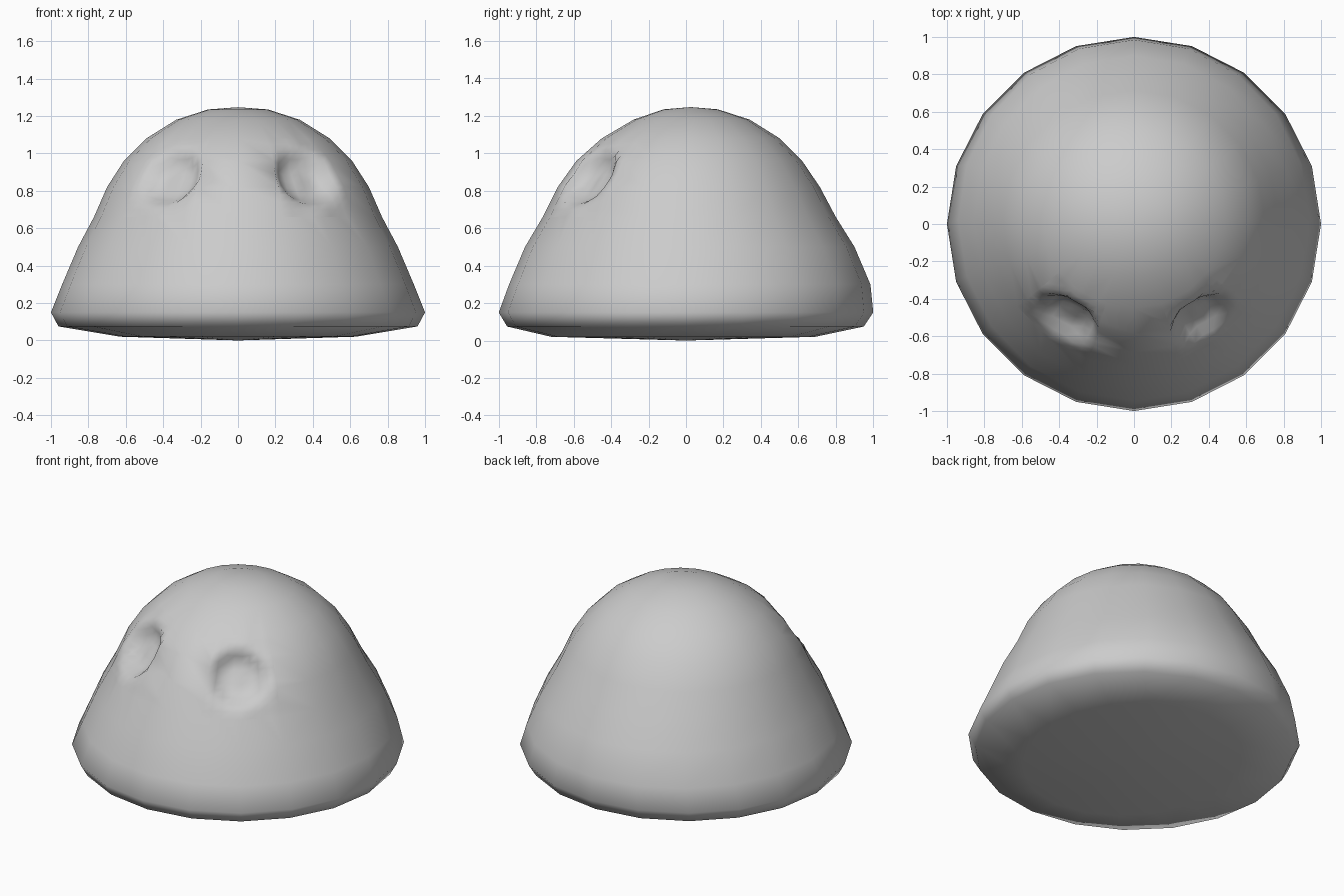
import bpy, bmesh, math
from mathutils import Vector

if "Cube" in bpy.data.objects:
    bpy.data.objects.remove(bpy.data.objects["Cube"])

SIDES = 20
# Rings of the dome: height, half width, front y, back y
RINGS = [
    (0.02, 0.63, -0.72, 0.69), (0.075, 0.96, -0.955, 0.95),
    (0.15, 1.0, -1.0, 1.0), (0.30, 0.94, -0.945, 0.985),
    (0.50, 0.855, -0.86, 0.90), (0.66, 0.77, -0.765, 0.80),
    (0.82, 0.70, -0.685, 0.715), (0.96, 0.61, -0.585, 0.62),
    (1.08, 0.49, -0.45, 0.50), (1.18, 0.33, -0.28, 0.34),
    (1.235, 0.16, -0.12, 0.17),
]

bm = bmesh.new()

# Dome skin
loops = []
for z, rx, front, back in RINGS:
    cy, ry = (front + back) / 2, (back - front) / 2
    loops.append([bm.verts.new((rx * math.sin(math.tau * i / SIDES),
                                cy - ry * math.cos(math.tau * i / SIDES), z))
                  for i in range(SIDES)])
bottom = bm.verts.new((0, 0, 0))
top = bm.verts.new((0, 0.025, 1.247))
for i in range(SIDES):
    j = (i + 1) % SIDES
    for a, b in zip(loops, loops[1:]):
        bm.faces.new((a[i], a[j], b[j], b[i]))
    bm.faces.new((bottom, loops[0][j], loops[0][i]))
    bm.faces.new((top, loops[-1][i], loops[-1][j]))

# Finer mesh around the two eye sockets
eyes = [Vector((s * 0.37, -0.53, 0.885)) for s in (-1, 1)]
near = {e for f in bm.faces
        if min((f.calc_center_median() - c).length for c in eyes) < 0.27
        for e in f.edges}
bmesh.ops.subdivide_edges(bm, edges=list(near), cuts=3, use_grid_fill=True)
bm.normal_update()

# Press in the sockets
for c in eyes:
    inward = -Vector((c.x * 0.85, c.y * 0.85, 0.30)).normalized()
    for v in bm.verts:
        d = (v.co - c).length / 0.19
        if d < 1:
            v.co += inward * 0.085 * min(1, 1.5 * (1 - d * d) ** 1.2)

bmesh.ops.recalc_face_normals(bm, faces=bm.faces)
for f in bm.faces:
    f.smooth = True
mesh = bpy.data.meshes.new("dome_body")
bm.to_mesh(mesh)
bm.free()
body = bpy.data.objects.new("dome_body", mesh)
bpy.context.collection.objects.link(body)
